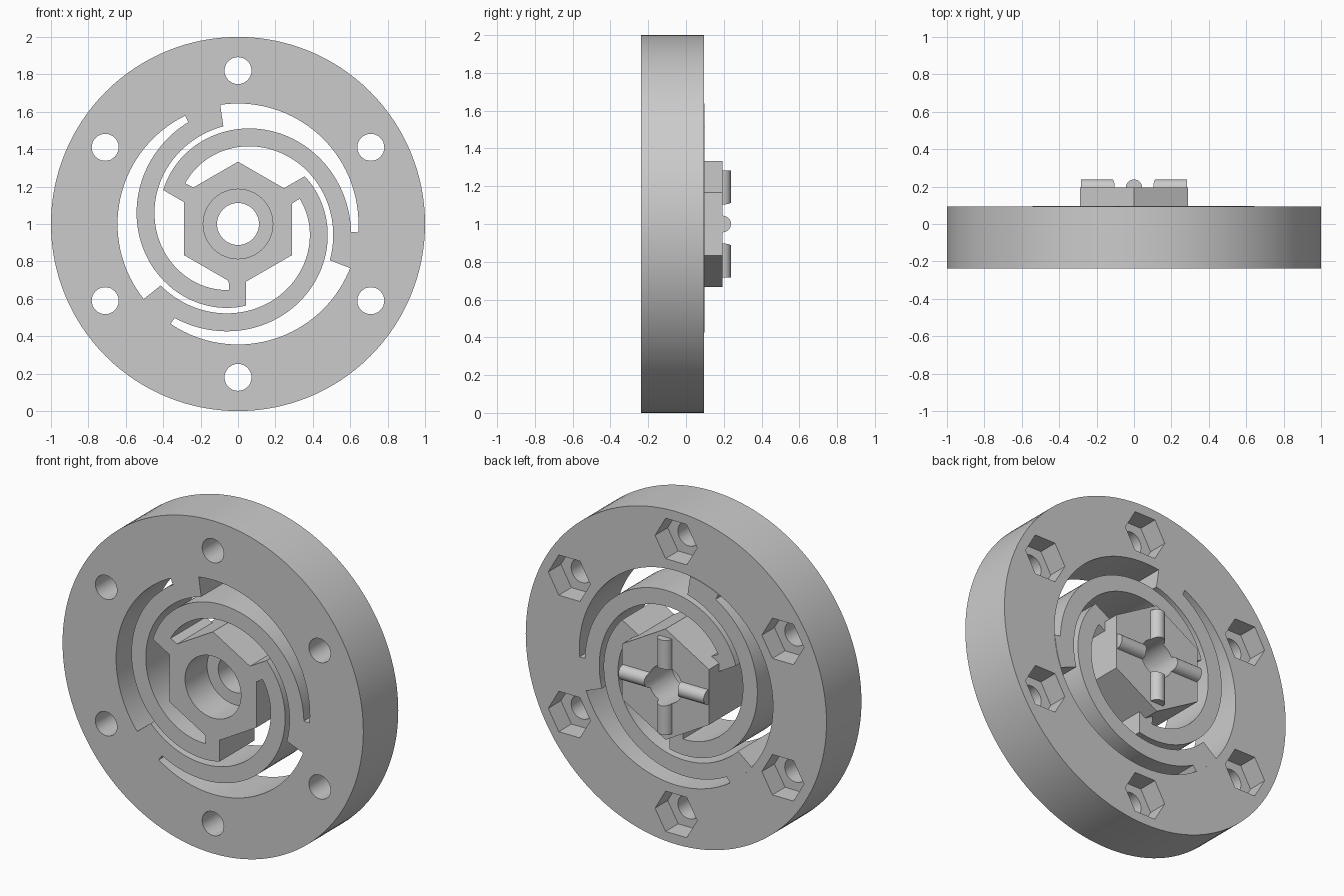
import bpy, bmesh
from math import sin, cos, radians, pi

if "Cube" in bpy.data.objects:
    bpy.data.objects.remove(bpy.data.objects["Cube"])

FRONT, RING_BACK, HUB_BACK = -0.238, 0.094, 0.194
CZ = 1.0  # height of the wheel axis


def prism(name, profile, y0, y1):
    """Extrude an (x, z) outline, relative to the axis, from y0 to y1."""
    bm = bmesh.new()
    verts = [bm.verts.new((x, y0, z + CZ)) for x, z in profile]
    face = bm.faces.new(verts)
    out = bmesh.ops.extrude_face_region(bm, geom=[face])
    moved = [v for v in out["geom"] if isinstance(v, bmesh.types.BMVert)]
    bmesh.ops.translate(bm, verts=moved, vec=(0, y1 - y0, 0))
    bmesh.ops.recalc_face_normals(bm, faces=bm.faces)
    me = bpy.data.meshes.new(name)
    bm.to_mesh(me)
    bm.free()
    ob = bpy.data.objects.new(name, me)
    bpy.context.collection.objects.link(ob)
    return ob


def circle(r, n, cx=0, cz=0, start=0):
    return [(cx + r * cos(start + 2 * pi * i / n), cz + r * sin(start + 2 * pi * i / n)) for i in range(n)]


def combine(ob, other, op):
    mod = ob.modifiers.new("bool", "BOOLEAN")
    mod.operation, mod.solver, mod.object = op, "EXACT", other
    activate(ob)
    bpy.ops.object.modifier_apply(modifier=mod.name)
    bpy.data.objects.remove(other)


def activate(ob):
    bpy.ops.object.select_all(action="DESELECT")
    ob.select_set(True)
    bpy.context.view_layer.objects.active = ob


def smooth(ob):
    activate(ob)
    bpy.ops.object.shade_smooth_by_angle(angle=radians(25))


# Outer ring with six bolt holes and hexagonal nut pockets at the back
ring = prism("outer_ring", circle(1.0, 128), FRONT, RING_BACK)
combine(ring, prism("cut", circle(0.644, 120), -0.5, 0.5), "DIFFERENCE")
for k in range(6):
    a = pi / 2 + k * pi / 3
    x, z = 0.82 * cos(a), 0.82 * sin(a)
    combine(ring, prism("cut", circle(0.072, 32, x, z), -0.5, 0.5), "DIFFERENCE")
    combine(ring, prism("cut", circle(0.14, 6, x, z), RING_BACK - 0.12, 0.5), "DIFFERENCE")
smooth(ring)

# Hexagonal hub with a cross of half-round ribs on its back and a stepped bore
hub = prism("hub", circle(0.333, 6, start=pi / 2), FRONT, HUB_BACK)
for rot in ((0, pi / 2, 0), (0, 0, 0)):
    bpy.ops.mesh.primitive_cylinder_add(vertices=32, radius=0.044, depth=0.568,
                                        location=(0, HUB_BACK, CZ), rotation=rot)
    combine(hub, bpy.context.object, "UNION")
combine(hub, prism("cut", circle(0.112, 48), -0.5, 0.5), "DIFFERENCE")
combine(hub, prism("cut", circle(0.186, 64), -0.5, FRONT + 0.21), "DIFFERENCE")
smooth(hub)


# Three spiral spring arms from hub to ring; angle s runs clockwise from the bottom
def polar(r, s):
    return (-r * sin(radians(s)), -r * cos(radians(s)))


def sweep(s0, s1, radius, n):
    steps = [s0 + (s1 - s0) * i / n for i in range(n + 1)]
    return [polar(radius(s), s) for s in steps]


arm_profile = [(0.043, -0.308), (0, -0.333), (-0.05, -0.304)]
arm_profile += sweep(7.7, 171.5, lambda s: 0.348 + 0.00105 * s, 60)
arm_profile += sweep(171.5, 154, lambda s: 0.645, 6)
arm_profile += sweep(154, -5.6, lambda s: 0.4445 + 0.00105 * s, 60)
for k in range(3):
    t = radians(120 * k)
    pts = [(x * cos(t) - z * sin(t), x * sin(t) + z * cos(t)) for x, z in arm_profile]
    smooth(prism(f"spiral_arm_{k + 1}", pts, FRONT, RING_BACK + 0.003))
